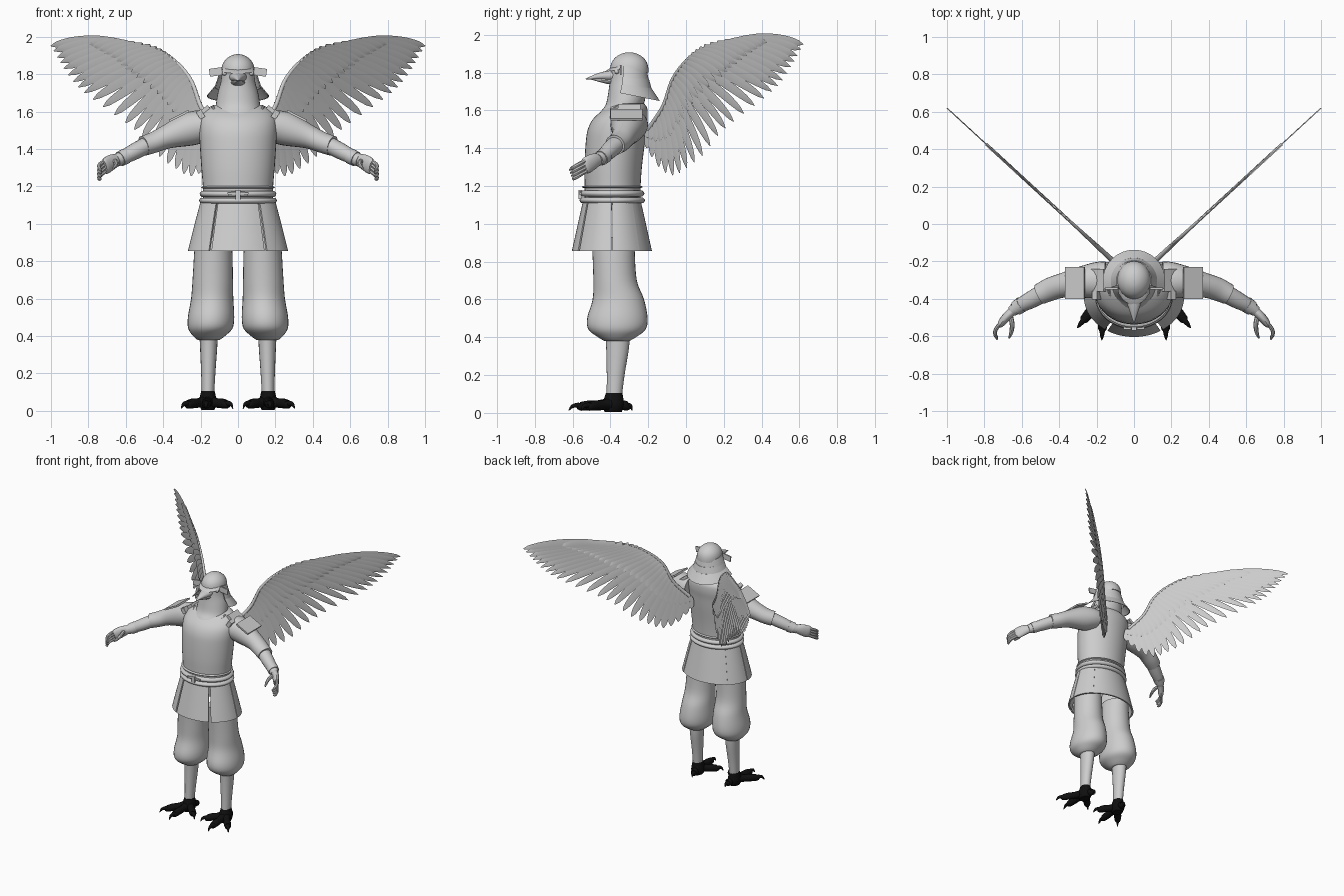
import bpy, bmesh
from math import sin, cos, pi, radians, sqrt
from mathutils import Vector, Matrix

cube = bpy.data.objects.get("Cube")
if cube:
    bpy.data.objects.remove(cube)


def material(name, rgb):
    m = bpy.data.materials.new(name)
    m.use_nodes = True
    m.diffuse_color = (*rgb, 1)
    m.node_tree.nodes["Principled BSDF"].inputs["Base Color"].default_value = (*rgb, 1)
    return m


GREY = material("light_grey", (0.61, 0.61, 0.61))
BLACK = material("black", (0.005, 0.005, 0.005))


def finish(name, bm, mat, mirror):
    bmesh.ops.recalc_face_normals(bm, faces=bm.faces)
    me = bpy.data.meshes.new(name)
    bm.to_mesh(me)
    bm.free()
    ob = bpy.data.objects.new(name, me)
    bpy.context.collection.objects.link(ob)
    me.materials.append(mat)
    bpy.ops.object.select_all(action='DESELECT')
    ob.select_set(True)
    bpy.context.view_layer.objects.active = ob
    bpy.ops.object.shade_smooth_by_angle(angle=radians(40))
    if mirror:
        ob.modifiers.new("Mirror", 'MIRROR')
    return ob


def skin(name, rings, mat=GREY, mirror=False):
    """Bridge closed rings of points and cap both ends."""
    bm = bmesh.new()
    vs = [[bm.verts.new(p) for p in ring] for ring in rings]
    n = len(vs[0])
    for a, b in zip(vs, vs[1:]):
        for i in range(n):
            j = (i + 1) % n
            bm.faces.new((a[i], a[j], b[j], b[i]))
    bm.faces.new(vs[0])
    bm.faces.new(vs[-1])
    return finish(name, bm, mat, mirror)


def curve(rows, k=4):
    """Smooth interpolation through rows of numbers."""
    rows = [Vector(r) for r in rows]
    out = []
    for i in range(len(rows) - 1):
        p1, p2 = rows[i], rows[i + 1]
        m1 = (p2 - rows[max(i - 1, 0)]) / 2
        m2 = (rows[min(i + 2, len(rows) - 1)] - p1) / 2
        for s in range(k):
            t = s / k
            h = t * t * (3 - 2 * t)
            out.append(p1 * (1 - h) + p2 * h + m1 * (t * (1 - t) ** 2) - m2 * (t * t * (1 - t)))
    return out + [rows[-1]]


def ellipse(c, u, v, n):
    return [c + u * cos(2 * pi * i / n) + v * sin(2 * pi * i / n) for i in range(n)]


def stack(name, rows, mat=GREY, mirror=False, k=4, n=32):
    """Horizontal ellipses: rows of x, y, z, x radius, y radius."""
    rings = [ellipse(Vector(r[:3]), Vector((max(r[3], .001), 0, 0)), Vector((0, max(r[4], .001), 0)), n)
             for r in curve(rows, k)]
    return skin(name, rings, mat, mirror)


def tube(name, rows, mat=GREY, mirror=True, k=4, n=16):
    """Ellipses across a path: rows of x, y, z, side radius, up radius."""
    pts = curve(rows, k)
    rings = []
    for i, r in enumerate(pts):
        t = (Vector(pts[min(i + 1, len(pts) - 1)][:3]) - Vector(pts[max(i - 1, 0)][:3])).normalized()
        side = t.cross(Vector((0, 0, 1))).normalized()
        rings.append(ellipse(Vector(r[:3]), side * max(r[3], .001), side.cross(t) * max(r[4], .001), n))
    return skin(name, rings, mat, mirror)


def panel(name, cy, rows, a0, a1, thick=.012, tilt=0, mirror=False):
    """Curved plate round the body: rows of z, x radius, y radius; angle 0 is the front."""
    profile = list(rows) + [(z, rx - thick, ry - thick) for z, rx, ry in reversed(rows)]
    steps = max(4, int((a1 - a0) / 6))
    rings = []
    for s in range(steps + 1):
        a = radians(a0 + (a1 - a0) * s / steps)
        rings.append([(rx * sin(a), cy - ry * cos(a), z - tilt * ry * cos(a)) for z, rx, ry in profile])
    return skin(name, rings, GREY, mirror)


def box(name, loc, size, rot=0, axis='Y', mirror=True):
    bm = bmesh.new()
    m = Matrix.Translation(loc) @ Matrix.Rotation(radians(rot), 4, axis) @ Matrix.Diagonal((*size, 1))
    bmesh.ops.create_cube(bm, size=1, matrix=m)
    return finish(name, bm, GREY, mirror)


# Legs and baggy trousers
stack("trouser_leg", [(.132, -.385, .93, .095, .115), (.132, -.383, .85, .102, .112),
                      (.135, -.375, .7, .108, .115), (.138, -.358, .6, .113, .136),
                      (.144, -.363, .5, .124, .16), (.148, -.365, .44, .118, .15),
                      (.155, -.365, .4, .085, .10), (.157, -.365, .38, .06, .065)], mirror=True)
stack("shin", [(.157, -.362, .42, .05, .065), (.157, -.362, .34, .046, .06),
               (.159, -.372, .2, .038, .047), (.161, -.38, .08, .033, .04)], mirror=True, n=20)

# Clawed feet
stack("ankle", [(.161, -.38, .105, .036, .043), (.161, -.382, .08, .042, .05),
                (.161, -.385, .04, .048, .058), (.161, -.385, .005, .035, .045)], BLACK, True, n=16)
toes = {"inner_toe": (.027, -.51), "middle_toe": (.172, -.62), "outer_toe": (.303, -.555), "rear_toe": (.145, -.285)}
for name, (tx, ty) in toes.items():
    path = []
    for t, z, r in ((.05, .05, .034), (.35, .042, .026), (.55, .04, .027), (.75, .035, .023),
                    (.8, .04, .015), (.92, .035, .01), (1, .012, .002)):
        path.append((.161 + (tx - .161) * t, -.38 + (ty + .38) * t, z, r, r))
    tube(name, path, BLACK, n=10, k=3)

# Split skirt
skirt = [(1.12, .2, .155), (1.0, .232, .182), (.855, .268, .214)]
panel("skirt_front", -.39, skirt, -32, 32)
panel("skirt_side", -.39, skirt, 35.5, 89, mirror=True)
panel("skirt_rear_side", -.39, skirt, 90.5, 133, mirror=True)
panel("skirt_back", -.39, [(z, x - .004, y - .004) for z, x, y in skirt], 132, 228)

# Torso and waist cords
stack("cuirass", [(0, -.388, 1.1, .185, .148), (0, -.388, 1.2, .188, .148),
                  (0, -.385, 1.3, .196, .152), (0, -.375, 1.42, .204, .156),
                  (0, -.365, 1.5, .208, .154), (0, -.345, 1.56, .203, .142),
                  (0, -.315, 1.61, .175, .11), (0, -.3, 1.635, .13, .08)], n=40)
for name, z, h, r in (("upper_cord", 1.195, .006, .197), ("middle_cord", 1.16, .016, .205), ("lower_cord", 1.124, .015, .208)):
    stack(name, [(0, -.39, z + h * s, r - .012 * s * s, r - .035 - .012 * s * s) for s in (-1, -.6, 0, .6, 1)], k=2, n=40)
box("cord_knot", (0, -.56, 1.155), (.026, .018, .05), mirror=False)
box("knot_loop", (.035, -.557, 1.162), (.04, .012, .014), 8)
tube("neckline_trim", [(0, -.492, 1.54, .008, .008), (.06, -.472, 1.55, .008, .008),
                       (.11, -.42, 1.585, .008, .008), (.135, -.35, 1.625, .008, .008)], n=8)

# Neck, head and beak
stack("neck_and_head", [(0, -.40, 1.53, .06, .07), (0, -.365, 1.58, .11, .095),
                        (0, -.325, 1.63, .118, .1), (0, -.31, 1.7, .108, .1),
                        (0, -.305, 1.76, .092, .098), (0, -.302, 1.83, .083, .094),
                        (0, -.3, 1.87, .06, .07)])
tube("upper_beak", [(0, -.36, 1.785, .05, .035), (0, -.41, 1.783, .042, .028),
                    (0, -.47, 1.778, .022, .016), (0, -.53, 1.766, .002, .002)], mirror=False)
tube("lower_beak", [(0, -.36, 1.755, .042, .022), (0, -.42, 1.757, .032, .016),
                    (0, -.5, 1.765, .004, .003)], mirror=False)
stack("eye", [(.072, -.366, 1.805 + .013 * sin(a), .013 * cos(a), .013 * cos(a))
              for a in (-1.5, -.9, -.3, .3, .9, 1.5)], mirror=True, k=1, n=14)

# Helmet with peak, neck guard and turned-back flaps
stack("helmet_bowl", [(0, -.3, 1.8, .09, .102)] +
      [(0, -.3, 1.82 + .087 * sin(a), .089 * cos(a), .101 * cos(a)) for a in (.05, .4, .75, 1.1, 1.35, 1.55)], k=2)
panel("helmet_peak", -.3, [(1.838, .088, .1), (1.822, .096, .132)], -65, 65, .01, .14)
tiers = ((1.83, .094, 1.775, .11), (1.785, .106, 1.73, .126), (1.74, .12, 1.683, .167))
for i, (z0, r0, z1, r1) in enumerate(tiers):
    panel(f"neck_guard_tier_{i + 1}", -.305, [(z0, r0, r0 + .004), (z1, r1, r1)], 75, 285, .006, -.2)
box("helmet_flap", (.118, -.345, 1.812), (.07, .01, .042), 8)

# Arms
tube("sleeve", [(.15, -.3, 1.525, .1, .08), (.2, -.302, 1.52, .098, .088), (.27, -.31, 1.503, .086, .088),
                (.38, -.328, 1.465, .066, .064), (.45, -.35, 1.435, .062, .056), (.505, -.376, 1.417, .056, .054)], n=24)
tube("forearm", [(.47, -.36, 1.43, .05, .045), (.55, -.405, 1.388, .046, .044),
                 (.61, -.437, 1.357, .038, .038), (.65, -.465, 1.338, .03, .034)], n=20)
tube("wrist_band", [(.6, -.43, 1.362, .043, .042), (.63, -.45, 1.347, .04, .041)], n=20, k=1)
tube("palm", [(.64, -.458, 1.343, .024, .03), (.675, -.49, 1.33, .024, .042),
              (.705, -.525, 1.31, .021, .045), (.715, -.54, 1.303, .014, .036)], n=16)
for i in range(4):
    d = i * .02
    tube(f"finger_{i + 1}", [(.708, -.525, 1.34 - d, .011, .011), (.738, -.562, 1.318 - d, .011, .011),
                             (.742, -.592, 1.3 - d, .01, .01), (.73, -.617 + d * .3, 1.284 - d * .75, .005, .005)], n=8, k=3)
tube("thumb", [(.665, -.48, 1.335, .014, .014), (.652, -.53, 1.33, .013, .013),
               (.655, -.575, 1.31, .011, .011), (.668, -.61, 1.295, .005, .005)], n=8, k=3)

# Shoulder armour
box("shoulder_plate", (.315, -.315, 1.577), (.115, .17, .012), 27)
box("shoulder_strap", (.19, -.3, 1.6), (.085, .12, .022), 38)
box("strap_toggle", (.2, -.38, 1.585), (.03, .045, .045), 30)

# Wings: feathers fanned from the leading edge
edge = curve([(.11, 1.5), (.195, 1.62), (.25, 1.765), (.33, 1.865), (.44, 1.935), (.62, 1.968)], 8)
tips = curve([(.1, 1.4), (.17, 1.3), (.25, 1.255), (.33, 1.295), (.42, 1.36), (.51, 1.465), (.6, 1.54),
              (.72, 1.625), (.82, 1.7), (.88, 1.76), (.93, 1.83), (.965, 1.89), (1, 1.95)], 8)
NORMAL = Vector((.68, -.73, 0))


def sample(pts, t):
    f = t * (len(pts) - 1)
    i = min(int(f), len(pts) - 2)
    return pts[i].lerp(pts[i + 1], f - i)


def wing_point(p, off):
    return Vector((p.x, .92 * p.x - .3, p.y)) + NORMAL * off


def feather_row(name, count, reach, half_width, offset):
    bm = bmesh.new()
    for i in range(count):
        s = i / (count - 1)
        root, end = sample(edge, s), sample(tips, s)
        tip = root.lerp(end, reach)
        d = tip - root
        mid = root + d * .5 + Vector((-d.y, d.x)) * (.03 + .07 * s)
        last = None
        for k in range(15):
            t = k / 14
            p = root * (1 - t) ** 2 + mid * (2 * t * (1 - t)) + tip * t * t
            tan = ((mid - root) * (1 - t) + (tip - mid) * t).normalized()
            across = Vector((-tan.y, tan.x))
            taper = max(0, (t - .5) / .5)
            w = half_width * (.8 + .25 * s) * min(.65 + t, 1) * sqrt(max(.004, 1 - taper ** 2.2))
            # closed diamond section, tilted so neighbours overlap
            section = ((w, .003), (0, .002), (-w, -.003), (0, -.002))
            ring = [bm.verts.new(wing_point(p + across * a, offset + o)) for a, o in section]
            if last:
                for j in range(4):
                    bm.faces.new((last[j], last[j - 1], ring[j - 1], ring[j]))
            else:
                bm.faces.new(ring)
            last = ring
        bm.faces.new(last)
    return finish(name, bm, GREY, True)


feather_row("flight_feathers", 25, 1, .027, 0)
for side, label in ((1, "front"), (-1, "rear")):
    feather_row(f"coverts_{label}", 25, .45, .024, .005 * side)
bone = [wing_point(p, 0) for p in edge]
tube("wing_bone", [(*p, .014 - .01 * i / len(bone), .014 - .01 * i / len(bone)) for i, p in enumerate(bone)], n=10, k=1)
